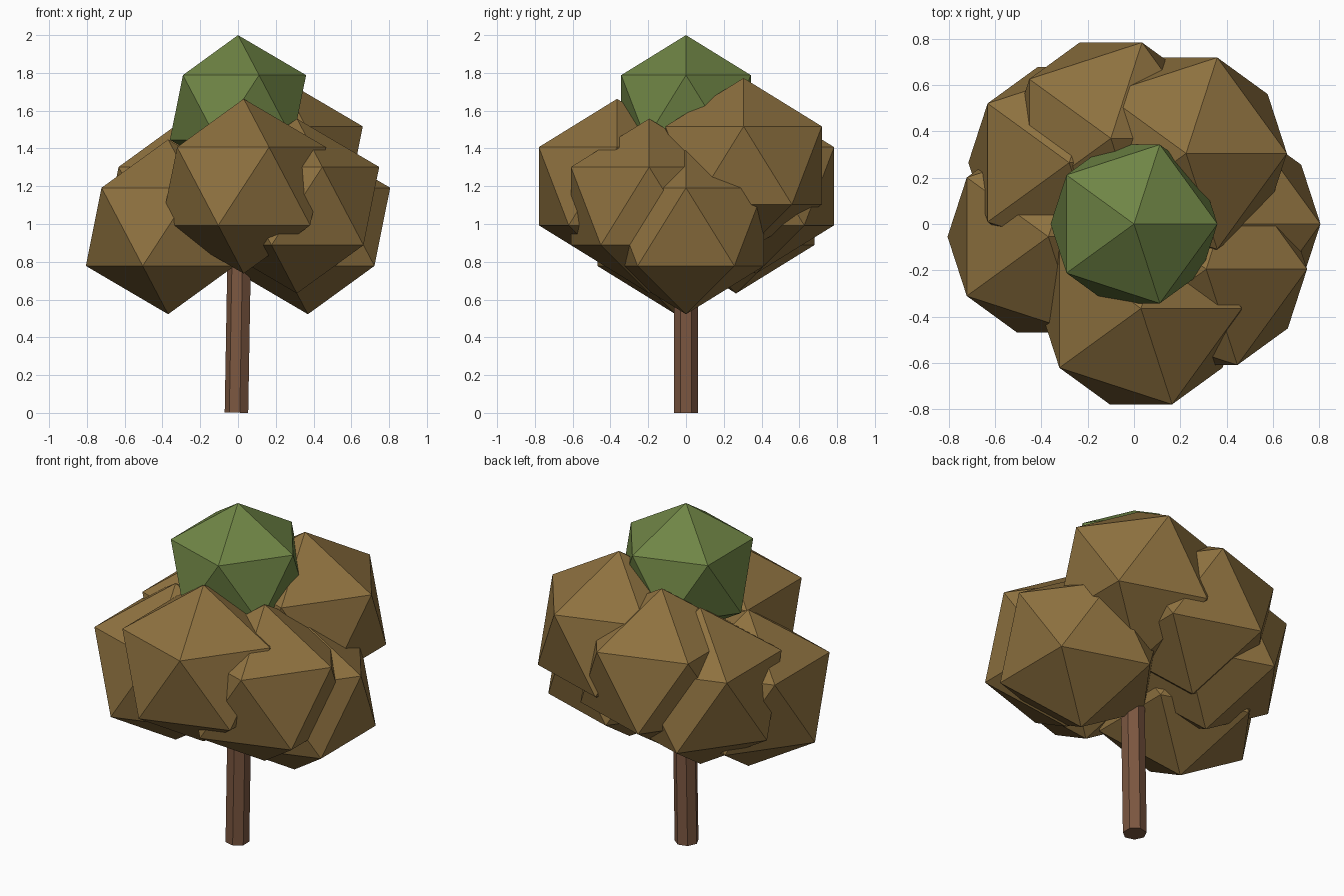
import bpy
import math
from mathutils import Matrix

if "Cube" in bpy.data.objects:
    bpy.data.objects.remove(bpy.data.objects["Cube"])


def material(name, rgb):
    m = bpy.data.materials.new(name)
    m.diffuse_color = (*rgb, 1)
    m.use_nodes = True
    m.node_tree.nodes["Principled BSDF"].inputs["Base Color"].default_value = m.diffuse_color
    return m


brown = material("autumn_leaves", (0.27, 0.165, 0.05))
green = material("green_leaves", (0.16, 0.235, 0.06))
bark = material("bark", (0.20, 0.095, 0.052))


# Leaf clumps: flat-faced icosahedra, slightly squashed
def clump(name, centre, radius, mat):
    bpy.ops.mesh.primitive_ico_sphere_add(subdivisions=1, radius=radius, location=centre)
    ob = bpy.context.object
    ob.name = name
    ob.scale.z = 0.95
    ob.data.materials.append(mat)


for name, centre in {
    "front": (0.03, -0.365, 1.20),
    "front_right": (0.312, -0.195, 1.095),
    "right": (0.37, 0.0, 0.985),
    "back_right": (0.225, 0.305, 1.31),
    "back": (-0.10, 0.37, 1.20),
    "back_left": (-0.28, 0.265, 1.095),
    "left": (-0.37, -0.055, 0.985),
}.items():
    clump("leaf_clump_" + name, centre, 0.487, brown)
clump("leaf_clump_top", (0, 0, 1.617), 0.403, green)

# Seven-sided trunk, leaning slightly to the right
height = 1.25
bpy.ops.mesh.primitive_cylinder_add(vertices=7, radius=0.0655, depth=height)
trunk = bpy.context.object
trunk.name = "trunk"
trunk.data.transform(Matrix.Rotation(math.radians(90), 4, 'Z'))
trunk.data.transform(Matrix.Translation((0, 0, height / 2)))
trunk.rotation_euler.y = math.radians(1.0)
trunk.location = (-0.005, 0, 0.001)
trunk.data.materials.append(bark)
